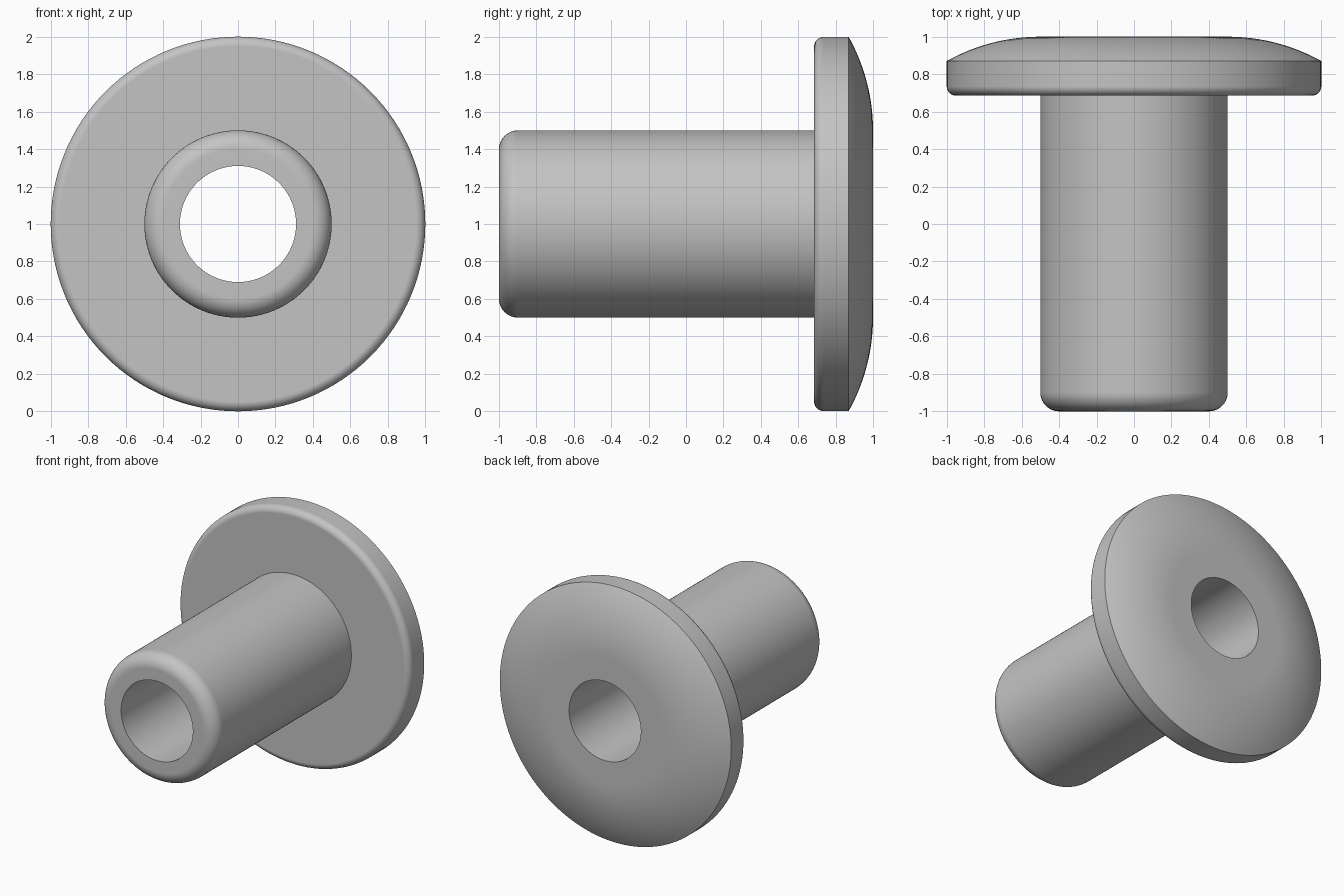
import bpy
import bmesh
import math
from mathutils import Vector, Matrix

cube = bpy.data.objects.get("Cube")
if cube:
    bpy.data.objects.remove(cube, do_unlink=True)

SEGMENTS = 128
BORE, TUBE, RIM = 0.31, 0.5, 1.0
FRONT, FLANGE, SHOULDER, BACK = -1.0, 0.685, 0.87, 1.0

grey = bpy.data.materials.new("plain grey")
grey.use_nodes = True
colour = (0.55, 0.55, 0.55, 1)
grey.diffuse_color = colour
grey.node_tree.nodes["Principled BSDF"].inputs["Base Color"].default_value = colour


def arc(r, y, radius, start, end, steps):
    """Points (r, y) along an arc, angles in degrees."""
    angles = [math.radians(start + (end - start) * i / steps) for i in range(steps + 1)]
    return [(r + radius * math.cos(a), y + radius * math.sin(a)) for a in angles]


def lathe(name, profile):
    """Revolve a closed (r, y) profile around the horizontal axis."""
    bm = bmesh.new()
    verts = [bm.verts.new((r, y, 0)) for r, y in profile]
    edges = [bm.edges.new((a, b)) for a, b in zip(verts, verts[1:] + verts[:1])]
    bmesh.ops.spin(bm, geom=verts + edges, cent=(0, 0, 0), axis=(0, 1, 0),
                   angle=math.tau, steps=SEGMENTS, use_duplicate=False)
    bmesh.ops.remove_doubles(bm, verts=bm.verts, dist=1e-5)
    bmesh.ops.recalc_face_normals(bm, faces=bm.faces)
    bm.transform(Matrix.Translation(Vector((0, 0, RIM))))
    mesh = bpy.data.meshes.new(name)
    bm.to_mesh(mesh)
    bm.free()
    mesh.materials.append(grey)
    obj = bpy.data.objects.new(name, mesh)
    bpy.context.collection.objects.link(obj)
    return obj


# Tube with a rounded front lip
tube_round = 0.1
profile = [(BORE, FRONT)]
profile += arc(TUBE - tube_round, FRONT + tube_round, tube_round, -90, 0, 10)
profile.append((TUBE, FLANGE))

# Flange with a small rounded front edge
rim_round = 0.05
profile += arc(RIM - rim_round, FLANGE + rim_round, rim_round, -90, 0, 8)

# Domed back, blending into the flat area around the bore
rise, run = BACK - SHOULDER, RIM - TUBE
dome = (run ** 2 + rise ** 2) / (2 * rise)
sweep = math.degrees(math.asin(run / dome))
profile += arc(TUBE, BACK - dome, dome, 90 - sweep, 90, 16)
profile.append((BORE, BACK))

bushing = lathe("flanged_bushing", profile)

# Smooth shading with crisp rims
bpy.ops.object.select_all(action="DESELECT")
bushing.select_set(True)
bpy.context.view_layer.objects.active = bushing
bpy.ops.object.shade_smooth_by_angle(angle=math.radians(30))
weighted = bushing.modifiers.new("flat faces stay flat", "WEIGHTED_NORMAL")
weighted.keep_sharp = True
